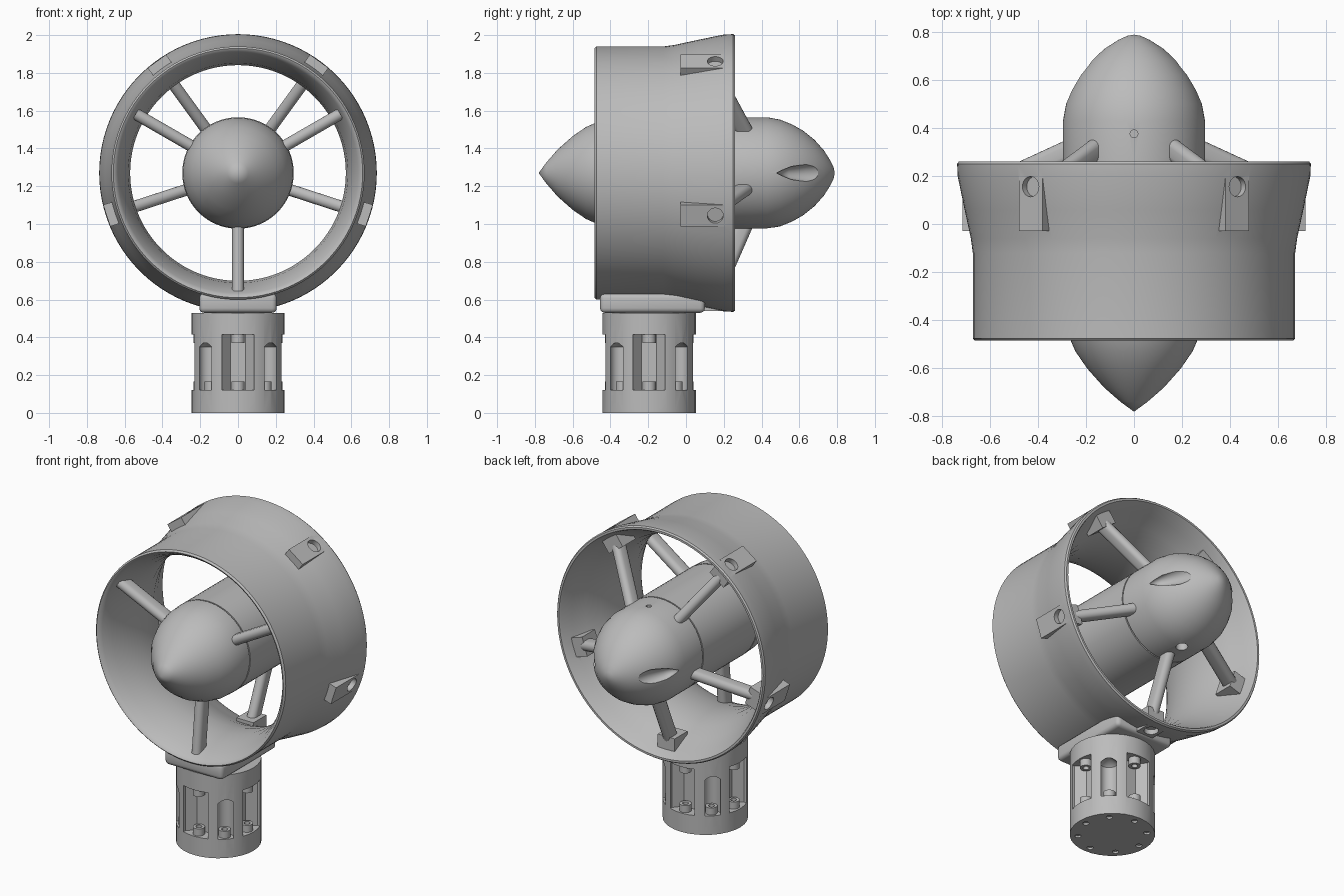
import bpy, bmesh
from math import radians, pi, sin, cos
from mathutils import Matrix, Vector

default = bpy.data.objects.get("Cube")
if default:
    bpy.data.objects.remove(default, do_unlink=True)

metal = bpy.data.materials.new("plain_grey")
metal.use_nodes = True
GREY = (0.5, 0.5, 0.5, 1)
metal.diffuse_color = GREY
metal.node_tree.nodes["Principled BSDF"].inputs["Base Color"].default_value = GREY

AXIS_Z = 1.27
POD = Matrix.Translation((0, -0.195, 0))


def radial(angle):
    """Frame on the duct axis whose local z points outward at the given angle."""
    return Matrix.Translation((0, 0, AXIS_Z)) @ Matrix.Rotation(radians(90 - angle), 4, "Y")


def around_pod(angle):
    return POD @ Matrix.Rotation(radians(angle), 4, "Z")


def finish(bm, name, matrix=Matrix()):
    bmesh.ops.remove_doubles(bm, verts=bm.verts, dist=0.0001)
    bmesh.ops.recalc_face_normals(bm, faces=bm.faces)
    bm.transform(matrix)
    mesh = bpy.data.meshes.new(name)
    bm.to_mesh(mesh)
    bm.free()
    mesh.materials.append(metal)
    obj = bpy.data.objects.new(name, mesh)
    bpy.context.scene.collection.objects.link(obj)
    return obj


def lathe(name, profile, axis="Z", matrix=Matrix(), sides=32, closed=False):
    """Revolve (along, radius) points around an axis."""
    bm = bmesh.new()
    if axis == "Y":
        verts = [bm.verts.new((r, t, 0)) for t, r in profile]
    else:
        verts = [bm.verts.new((r, 0, t)) for t, r in profile]
    edges = [bm.edges.new(p) for p in zip(verts, verts[1:])]
    if closed:
        edges.append(bm.edges.new((verts[-1], verts[0])))
    direction = (0, 1, 0) if axis == "Y" else (0, 0, 1)
    bmesh.ops.spin(bm, geom=verts + edges, axis=direction, cent=(0, 0, 0),
                   angle=2 * pi, steps=sides)
    return finish(bm, name, matrix)


def prism(name, outline, z0, z1, matrix=Matrix(), shift=0):
    """Extrude an xy outline from z0 to z1, sliding along y by shift."""
    bm = bmesh.new()
    face = bm.faces.new([bm.verts.new((x, y, z0)) for x, y in outline])
    new = bmesh.ops.extrude_face_region(bm, geom=[face])["geom"]
    top = [v for v in new if isinstance(v, bmesh.types.BMVert)]
    bmesh.ops.translate(bm, verts=top, vec=(0, shift, z1 - z0))
    return finish(bm, name, matrix)


def rect(x0, x1, y0, y1):
    return [(x0, y0), (x1, y0), (x1, y1), (x0, y1)]


def stadium(half_width, half_chord, y, steps=8):
    pts = []
    for i in range(2 * (steps + 1)):
        end = 1 if i <= steps else -1
        a = pi * (i if end > 0 else i - 1) / steps
        pts.append((half_width * cos(a),
                    y + end * (half_chord - half_width) + half_width * sin(a)))
    return pts


def rod(name, radius, z0, z1, matrix, tip=0):
    return lathe(name, [(z0, 0), (z0, radius), (z1, radius), (z1 + tip, 0)], matrix=matrix)


def boolean(target, others, operation="DIFFERENCE"):
    for other in others:
        mod = target.modifiers.new("cut", "BOOLEAN")
        mod.operation, mod.solver, mod.object = operation, "EXACT", other
    bake(target)
    for other in others:
        bpy.data.objects.remove(other, do_unlink=True)


def bake(obj):
    bpy.context.view_layer.update()
    graph = bpy.context.evaluated_depsgraph_get()
    mesh = bpy.data.meshes.new_from_object(obj.evaluated_get(graph))
    obj.modifiers.clear()
    obj.data = mesh


REAR_ANGLES = (54, 126, 198, 270, 342)
FRONT_ANGLES = (30, 150, 270)

# Duct ring with a waisted bore and flared rear
duct = lathe("duct_ring", [
    (-0.475, 0.67), (-0.12, 0.67), (-0.06, 0.678), (0.06, 0.704), (0.2, 0.733),
    (0.25, 0.735), (0.26, 0.728), (0.26, 0.715), (0.25, 0.708), (0.18, 0.68),
    (0.1, 0.64), (0, 0.597), (-0.1, 0.574), (-0.2, 0.571), (-0.3, 0.582),
    (-0.4, 0.61), (-0.46, 0.636), (-0.48, 0.65), (-0.485, 0.66)],
    axis="Y", matrix=Matrix.Translation((0, 0, AXIS_Z)), sides=96, closed=True)

# Bolt bosses through the duct wall
bosses = [prism("boss", rect(-0.06, 0.06, -0.03, 0.2), 0.68, 0.731, radial(a))
          for a in REAR_ANGLES]
boolean(duct, bosses, "UNION")
boolean(duct, [rod("hole", 0.042, 0.685, 0.8, radial(a) @ Matrix.Translation((0, 0.155, 0)))
               for a in REAR_ANGLES])

# Streamlined hub: front nose, body and tail separated by fine grooves
hub = lathe("hub", [
    (-0.78, 0), (-0.74, 0.055), (-0.68, 0.124), (-0.6, 0.195), (-0.53, 0.243),
    (-0.46, 0.274), (-0.39, 0.291), (-0.32, 0.295),
    (-0.305, 0.295), (-0.305, 0.285), (-0.297, 0.285), (-0.297, 0.295),
    (0.245, 0.295), (0.245, 0.285), (0.253, 0.285), (0.253, 0.295),
    (0.43, 0.295), (0.5, 0.282), (0.56, 0.258), (0.62, 0.224), (0.68, 0.176),
    (0.73, 0.12), (0.765, 0.065), (0.782, 0.028), (0.787, 0)],
    axis="Y", matrix=Matrix.Translation((0, 0, AXIS_Z)), sides=64)
cutters = []
for side in (1, -1):
    start = Vector((side * 0.285, 0.46, AXIS_Z))
    run = Vector((side * 0.175, 0.8, AXIS_Z)) - start
    frame = Matrix.Translation(start) @ run.to_track_quat("Z", "Y").to_matrix().to_4x4()
    cutters.append(lathe("scoop", [(0, 0), (0.1, 0.034), (0.2, 0.05), (0.36, 0.052), (0.36, 0)],
                         matrix=frame))
cutters.append(rod("top_hole", 0.016, 0.25, 0.4, radial(90) @ Matrix.Translation((0, 0.375, 0))))
cutters.append(rod("low_hole", 0.035, 0.22, 0.4, radial(270) @ Matrix.Translation((0, 0.43, 0))))
boolean(hub, cutters)

# Struts, inner feet and boss screws
for i, a in enumerate(REAR_ANGLES):
    prism(f"rear_strut_{i + 1}", stadium(0.031, 0.05, 0.315), 0.26, 0.66, radial(a), -0.175)
    prism(f"rear_foot_{i + 1}", rect(-0.06, 0.06, 0.07, 0.2), 0.605, 0.7, radial(a))
    lathe(f"boss_screw_{i + 1}", [(0.68, 0), (0.68, 0.03), (0.7, 0.03), (0.7, 0.016),
                                  (0.688, 0.016), (0.688, 0)],
          matrix=radial(a) @ Matrix.Translation((0, 0.155, 0)))
for i, a in enumerate(FRONT_ANGLES):
    prism(f"front_strut_{i + 1}", stadium(0.031, 0.05, -0.355), 0.26, 0.625, radial(a), -0.04)

# Saddle plate under the duct
saddle = prism("saddle_plate", rect(-0.205, 0.205, -0.455, 0.1), 0.53, 0.632)
bevel = saddle.modifiers.new("round", "BEVEL")
bevel.width, bevel.segments = 0.025, 3
bake(saddle)

# Round pedestal with eight bolt windows
pedestal = rod("pedestal", 0.247, 0, 0.53, POD)
channel = [(-0.085, -0.3), (-0.085, -0.215), (-0.04, -0.16),
           (0.04, -0.16), (0.085, -0.215), (0.085, -0.3)]
cutters = []
for i in range(8):
    frame = around_pod(45 * i)
    bolt_place = frame @ Matrix.Translation((0, -0.2, 0))
    if i % 2 == 0:
        cutters.append(prism("channel", channel, 0.12, 0.415, frame))
    else:
        drill = frame @ Matrix.Translation((0, -0.22, 0))
        cutters.append(rod("drill", 0.051, 0.12, 0.35, drill, 0.045))
    cutters.append(rod("dimple", 0.018, -0.02, 0.012, bolt_place))
boolean(pedestal, cutters)

# Socket bolts in the windows
socket = [(0, 0), (0, 0.035), (0.045, 0.035), (0.045, 0.018), (0.02, 0.018), (0.02, 0)]
for i in range(8):
    place = around_pod(45 * i) @ Matrix.Translation((0, -0.2, 0))
    lathe(f"lower_bolt_{i + 1}", socket, matrix=place @ Matrix.Translation((0, 0, 0.12)))
    if i % 2 == 0:
        flip = Matrix.Translation((0, 0, 0.415)) @ Matrix.Rotation(pi, 4, "X")
        lathe(f"upper_bolt_{i + 1}", socket, matrix=place @ flip)

# Smooth shading with crisp edges
bpy.ops.object.select_all(action="DESELECT")
for obj in bpy.context.scene.objects:
    if obj.type == "MESH":
        obj.select_set(True)
        bpy.context.view_layer.objects.active = obj
bpy.ops.object.shade_smooth_by_angle(angle=radians(30))
